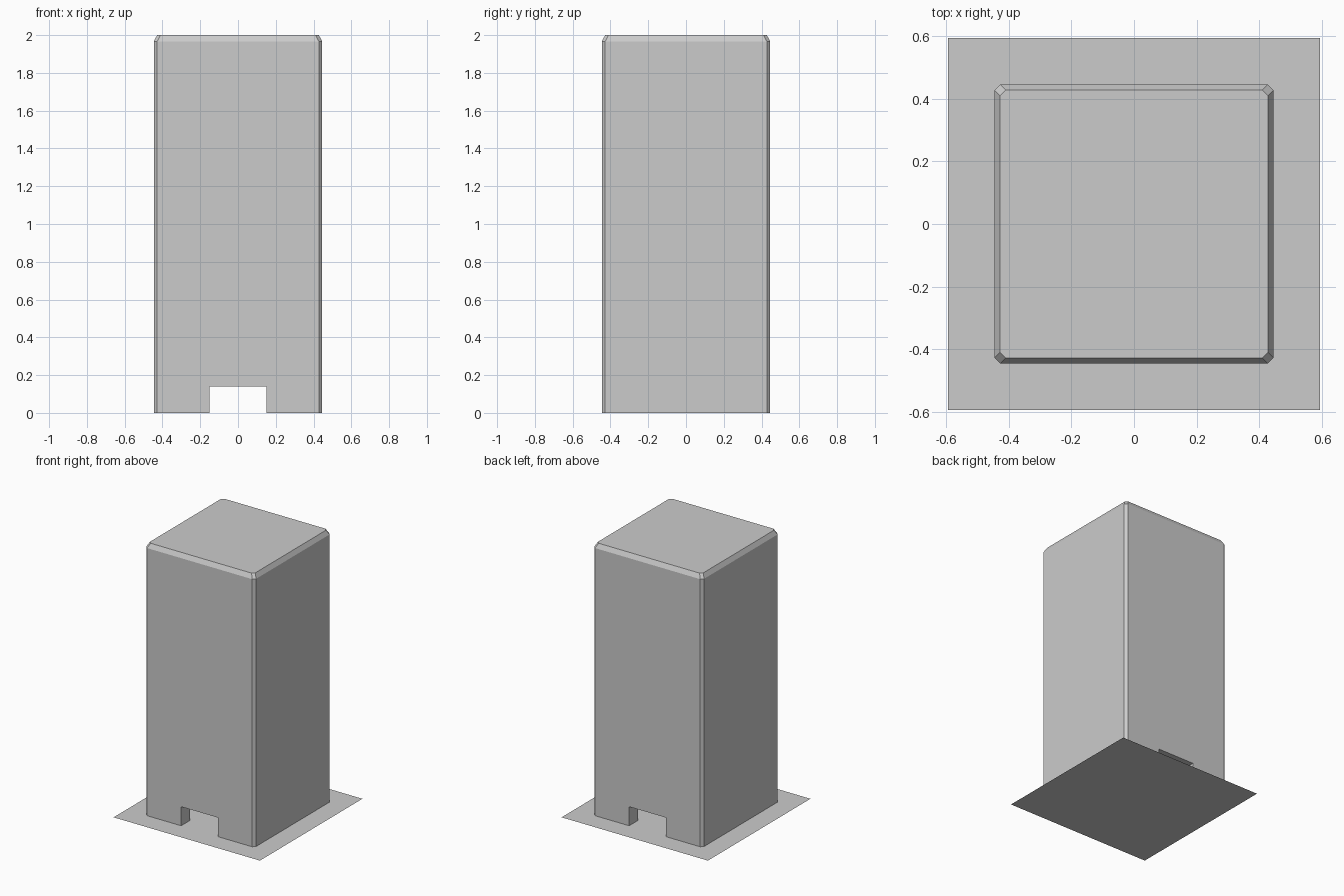
import bpy, bmesh

if "Cube" in bpy.data.objects:
    bpy.data.objects.remove(bpy.data.objects["Cube"])

HALF = 0.446      # half width of the tower
CUT = 0.018       # corner chamfer
WALL = 0.1        # wall thickness


def make_object(name, bm):
    bmesh.ops.recalc_face_normals(bm, faces=bm.faces)
    mesh = bpy.data.meshes.new(name)
    bm.to_mesh(mesh)
    bm.free()
    obj = bpy.data.objects.new(name, mesh)
    bpy.context.collection.objects.link(obj)
    return obj


def box(name, size, center):
    bm = bmesh.new()
    bmesh.ops.create_cube(bm, size=1)
    bmesh.ops.scale(bm, vec=size, verts=bm.verts)
    bmesh.ops.translate(bm, vec=center, verts=bm.verts)
    return make_object(name, bm)


def ring(bm, h, z):
    # square with chamfered corners
    c = h - CUT
    pts = [(h, -c), (h, c), (c, h), (-c, h), (-h, c), (-h, -c), (-c, -h), (c, -h)]
    return [bm.verts.new((x, y, z)) for x, y in pts]


# Tower body: straight sides and a chamfered top rim
bm = bmesh.new()
rings = [ring(bm, HALF, 0), ring(bm, HALF, 1.967), ring(bm, HALF - CUT, 2)]
for low, high in zip(rings, rings[1:]):
    for i in range(8):
        j = (i + 1) % 8
        bm.faces.new((low[i], low[j], high[j], high[i]))
bm.faces.new(rings[0][::-1])
bm.faces.new(rings[-1])
tower = make_object("tower_body", bm)

# Hollow inside and doorway through front and back walls
inner = 2 * (HALF - WALL)
cutters = [
    box("inside_cutter", (inner, inner, 2.0), (0, 0, 0.9)),
    box("doorway_cutter", (0.3, 2.0, 0.34), (0, 0, -0.03)),
]
for cutter in cutters:
    cutter.hide_render = True
    cutter.display_type = 'WIRE'
    mod = tower.modifiers.new(cutter.name, 'BOOLEAN')
    mod.operation = 'DIFFERENCE'
    mod.solver = 'EXACT'
    mod.object = cutter

# Thin square base sheet
bm = bmesh.new()
bmesh.ops.create_grid(bm, x_segments=1, y_segments=1, size=0.595)
make_object("base_sheet", bm)
